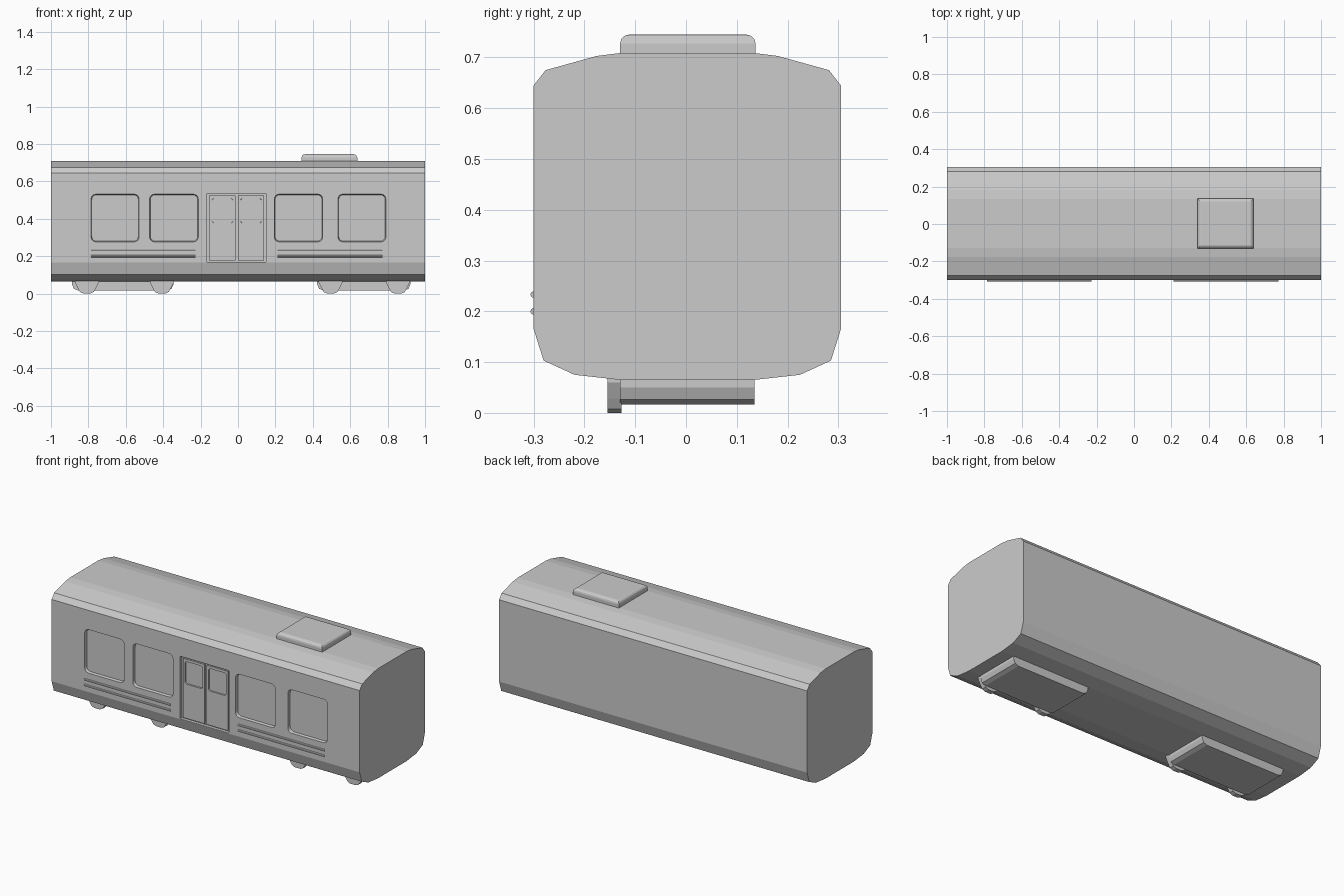
import bpy, bmesh, math

if "Cube" in bpy.data.objects:
    bpy.data.objects.remove(bpy.data.objects["Cube"])


def finish(name, bm):
    bmesh.ops.recalc_face_normals(bm, faces=bm.faces)
    me = bpy.data.meshes.new(name)
    bm.to_mesh(me)
    bm.free()
    ob = bpy.data.objects.new(name, me)
    bpy.context.collection.objects.link(ob)
    return ob


def loft(bm, a, b):
    va, vb = [bm.verts.new(p) for p in a], [bm.verts.new(p) for p in b]
    n = len(va)
    bm.faces.new(va)
    bm.faces.new(vb[::-1])
    for i in range(n):
        j = (i + 1) % n
        bm.faces.new((va[i], vb[i], vb[j], va[j]))


def prism_y(name, prof, y0, y1):
    bm = bmesh.new()
    loft(bm, [(x, y0, z) for x, z in prof], [(x, y1, z) for x, z in prof])
    return finish(name, bm)


def round_rect(x0, x1, z0, z1, r, y, inset=0.0, seg=4):
    x0, x1, z0, z1 = x0 + inset, x1 - inset, z0 + inset, z1 - inset
    pts = []
    for cx, cz, a0 in ((x1 - r, z1 - r, 0), (x0 + r, z1 - r, 90),
                       (x0 + r, z0 + r, 180), (x1 - r, z0 + r, 270)):
        for k in range(seg + 1):
            a = math.radians(a0 + 90 * k / seg)
            pts.append((cx + r * math.cos(a), y, cz + r * math.sin(a)))
    return pts


def box(name, x0, x1, y0, y1, z0, z1):
    return prism_y(name, [(x0, z0), (x1, z0), (x1, z1), (x0, z1)], y0, y1)


def cut(ob, rects, surface, depth, taper=0.0):
    # sink (x0, x1, z0, z1, radius) pockets into the front of ob
    bm = bmesh.new()
    for x0, x1, z0, z1, r in rects:
        loft(bm, round_rect(x0, x1, z0, z1, r, surface - 0.02),
             round_rect(x0, x1, z0, z1, r, surface + depth, taper))
    cutter = finish(ob.name + "_cutter", bm)
    cutter.hide_render = True
    mod = ob.modifiers.new("pockets", 'BOOLEAN')
    mod.operation, mod.solver, mod.object = 'DIFFERENCE', 'EXACT', cutter
    bpy.context.view_layer.objects.active = ob
    bpy.ops.object.modifier_apply(modifier=mod.name)
    bpy.data.objects.remove(cutter, do_unlink=True)


# Car body: half section mirrored about its centre line and extruded along x
CY = 0.0025
half = [(0.1325, 0.065), (0.222, 0.075), (0.283, 0.103), (0.3025, 0.165),
        (0.3025, 0.645), (0.279, 0.675), (0.178, 0.703), (0.13, 0.709)]
section = [(CY + y, z) for y, z in half] + [(CY - y, z) for y, z in half[::-1]]
bm = bmesh.new()
loft(bm, [(-1, y, z) for y, z in section], [(1, y, z) for y, z in section])
body = finish("car_body", bm)

# Window and doorway pockets
SIDE = -0.30
windows = [(-0.79, -0.525), (-0.477, -0.208), (0.19, 0.457), (0.53, 0.795)]
cut(body, [(a, b, 0.272, 0.536, 0.025) for a, b in windows], SIDE, 0.016, 0.008)
cut(body, [(-0.166, 0.15, 0.168, 0.535, 0.003)], SIDE, 0.018)

# Sliding door leaves with sunk windows
for name, a, b in (("left_door", -0.154, -0.013), ("right_door", -0.001, 0.139)):
    leaf = box(name, a, b, SIDE + 0.008, SIDE + 0.025, 0.176, 0.524)
    cut(leaf, [(a + 0.012, b - 0.011, 0.375, 0.511, 0.012)], SIDE + 0.008, 0.008, 0.003)

# Horizontal trim rails under the windows
for side, a, b in (("left", -0.787, -0.227), ("right", 0.212, 0.773)):
    for level, z in (("upper", 0.233), ("lower", 0.200)):
        bm = bmesh.new()
        ring = [(SIDE + 0.0065 * math.cos(t * math.pi / 4),
                 z + 0.0065 * math.sin(t * math.pi / 4)) for t in range(8)]
        loft(bm, [(a, y, w) for y, w in ring], [(b, y, w) for y, w in ring])
        finish(f"{side}_{level}_rail", bm)

# Roof unit with rounded upper edges
roof = box("roof_unit", 0.34, 0.638, -0.13, 0.137, 0.695, 0.745)
bev = roof.modifiers.new("bevel", 'BEVEL')
bev.width, bev.segments, bev.limit_method = 0.018, 3, 'WEIGHT'
att = roof.data.attributes.new("bevel_weight_edge", 'FLOAT', 'EDGE')
for e in roof.data.edges:
    top = all(roof.data.vertices[v].co.z > 0.74 for v in e.vertices)
    att.data[e.index].value = 1.0 if top else 0.0

# Bogies with rounded ends, and wheels on the front side
for name, a, b, wheels in (("left_bogie", -0.888, -0.345, (-0.808, -0.407)),
                           ("right_bogie", 0.423, 0.922, (0.495, 0.855))):
    left = [(0, 0.085), (0, 0.05), (0.010, 0.026), (0.032, 0.017)]
    prof = [(a + x, z) for x, z in left] + [(b - x, z) for x, z in left[::-1]]
    prism_y(name, prof, -0.13, 0.135)
    for i, x in enumerate(wheels):
        hw = [(0.064, 0.085), (0.064, 0.06), (0.048, 0.028), (0.036, 0.008), (0.018, 0.0)]
        prof = [(x - w, z) for w, z in hw] + [(x + w, z) for w, z in hw[::-1]]
        prism_y(f"{name}_wheel_{i + 1}", prof, -0.155, -0.127)
